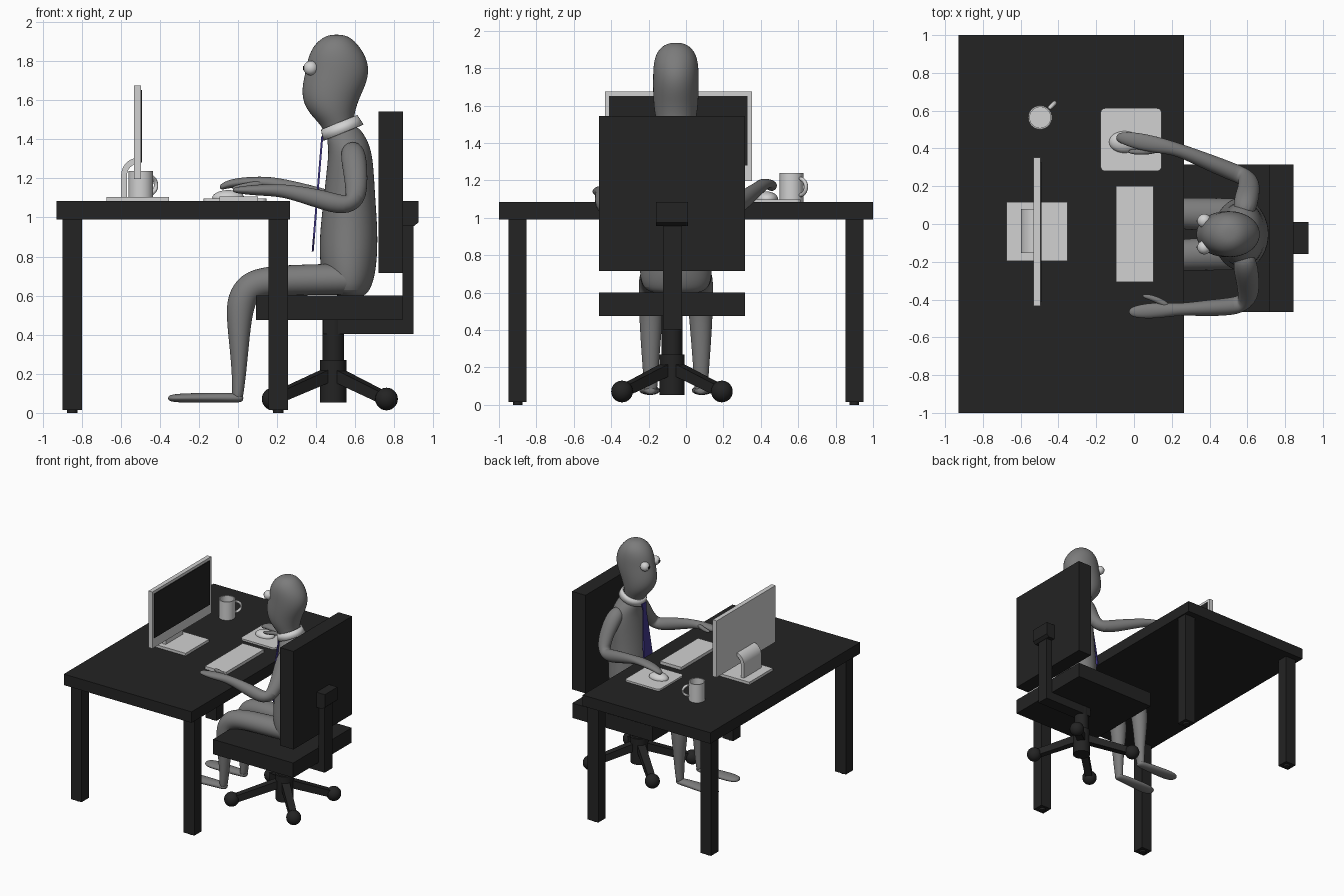
import bpy, bmesh, math
from mathutils import Vector, Matrix


def mat(name, r, g, b):
    m = bpy.data.materials.new(name)
    m.diffuse_color = (r, g, b, 1)
    return m


BLACK = mat("black", 0.017, 0.017, 0.017)
GREY = mat("body grey", 0.2, 0.2, 0.2)
LIGHT = mat("light grey", 0.64, 0.64, 0.64)
BLUE = mat("tie blue", 0.055, 0.04, 0.27)


def finish(name, bm, m, smooth=False, sub=0):
    bmesh.ops.recalc_face_normals(bm, faces=bm.faces)
    me = bpy.data.meshes.new(name)
    bm.to_mesh(me)
    bm.free()
    ob = bpy.data.objects.new(name, me)
    bpy.context.collection.objects.link(ob)
    me.materials.append(m)
    if sub:
        ob.modifiers.new("subdivision", "SUBSURF").levels = sub
        ob.modifiers["subdivision"].render_levels = sub
    if smooth:
        bpy.ops.object.select_all(action='DESELECT')
        bpy.context.view_layer.objects.active = ob
        ob.select_set(True)
        bpy.ops.object.shade_smooth_by_angle(angle=math.radians(40))
        if sub:
            bpy.ops.object.shade_smooth()
    return ob


def box(name, x, y, z, m, round_r=0):
    bm = bmesh.new()
    bmesh.ops.create_cube(bm, size=1)
    for v in bm.verts:
        v.co = [r[0] + (c + 0.5) * (r[1] - r[0]) for c, r in zip(v.co, (x, y, z))]
    if round_r:
        es = [e for e in bm.edges if abs(e.verts[0].co.z - e.verts[1].co.z) > 1e-4]
        bmesh.ops.bevel(bm, geom=es, offset=round_r, segments=5, profile=0.5, affect='EDGES')
    return finish(name, bm, m)


def prism(name, profile, y0, y1, m, smooth=False):
    """Extrude an (x, z) outline along y."""
    bm = bmesh.new()
    f = bm.faces.new([bm.verts.new((x, y0, z)) for x, z in profile])
    g = bmesh.ops.extrude_face_region(bm, geom=[f])["geom"]
    bmesh.ops.translate(bm, vec=(0, y1 - y0, 0), verts=[v for v in g if isinstance(v, bmesh.types.BMVert)])
    return finish(name, bm, m, smooth)


def cyl(name, c, r, z0, z1, m):
    bm = bmesh.new()
    bmesh.ops.create_cone(bm, cap_ends=True, segments=32, radius1=r, radius2=r, depth=z1 - z0,
                          matrix=Matrix.Translation((c[0], c[1], (z0 + z1) / 2)))
    return finish(name, bm, m, True)


def ball(name, c, r, m):
    bm = bmesh.new()
    bmesh.ops.create_uvsphere(bm, u_segments=24, v_segments=14, radius=1)
    for v in bm.verts:
        v.co = [c[i] + v.co[i] * r[i] for i in range(3)]
    return finish(name, bm, m, True)


def loft(name, rings, m, n=12, sub=2, hint=(0, 1, 0), flat=False):
    """Skin ellipses (x, y, z, side radius, other radius) along a path."""
    bm = bmesh.new()
    P = [Vector(r[:3]) for r in rings]
    loops = []
    for i, r in enumerate(rings):
        t = Vector((0, 0, 1)) if flat else (P[min(i + 1, len(P) - 1)] - P[max(i - 1, 0)]).normalized()
        h = Vector(hint)
        a = (h - t * h.dot(t)).normalized()
        b = t.cross(a)
        loops.append([bm.verts.new(P[i] + a * r[3] * math.cos(q) + b * r[4] * math.sin(q))
                      for q in [2 * math.pi * (k + 0.5) / n for k in range(n)]])
    for p, q in zip(loops, loops[1:]):
        for k in range(n):
            bm.faces.new((p[k], p[(k + 1) % n], q[(k + 1) % n], q[k]))
    bm.faces.new(loops[0])
    bm.faces.new(loops[-1])
    return finish(name, bm, m, sub > 0, sub)


# Desk
box("desk_top", (-0.928, 0.266), (-1, 1), (0.99, 1.083), BLACK)
for x in (-0.848, 0.206):
    for y in (-0.9, 0.9):
        box("desk_leg", (x - 0.05, x + 0.05), (y - 0.048, y + 0.048), (0.015, 0.99), BLACK)
        cyl("desk_foot", (x, y), 0.026, 0, 0.015, BLACK)

# Monitor, screen and curved stand
box("monitor_case", (-0.533, -0.496), (-0.434, 0.352), (1.197, 1.675), LIGHT)
box("monitor_screen", (-0.496, -0.49), (-0.412, 0.328), (1.28, 1.652), BLACK)
box("monitor_base", (-0.674, -0.352), (-0.197, 0.117), (1.083, 1.105), LIGHT)
arc = [math.radians(90 + 9 * k) for k in range(11)]
outer = [(-0.51 + 0.088 * math.cos(a), 1.215 + 0.09 * math.sin(a)) for a in arc]
inner = [(-0.51 + 0.058 * math.cos(a), 1.215 + 0.06 * math.sin(a)) for a in reversed(arc)]
prism("monitor_arm", outer + [(-0.598, 1.1), (-0.568, 1.1)] + inner, -0.153, 0.08, LIGHT, True)

# Keyboard, mouse mat and mouse
box("keyboard", (-0.095, 0.102), (-0.307, 0.2), (1.083, 1.108), LIGHT)
box("mouse_mat", (-0.177, 0.146), (0.28, 0.613), (1.083, 1.098), LIGHT, 0.025)
ball("mouse", (-0.05, 0.434, 1.1), (0.082, 0.058, 0.04), LIGHT)

# Mug: turned hollow body with a bent handle
MX, MY = -0.497, 0.564
bm = bmesh.new()
prof = [(0, 1.083), (0.063, 1.083), (0.063, 1.238), (0.055, 1.238), (0.055, 1.1), (0, 1.1)]
vs = [bm.verts.new((MX + r, MY, z)) for r, z in prof]
es = [bm.edges.new(p) for p in zip(vs, vs[1:])]
bmesh.ops.spin(bm, geom=vs + es, cent=(MX, MY, 0), axis=(0, 0, 1), angle=2 * math.pi, steps=32)
bmesh.ops.remove_doubles(bm, verts=bm.verts, dist=1e-5)
finish("mug", bm, LIGHT, True)
s = math.sqrt(0.5)
path = []
for k in range(9):
    t = math.radians(-88 + 22 * k)
    d = 0.059 + 0.052 * math.cos(t)
    path.append((MX + s * d, MY + s * d, 1.165 + 0.046 * math.sin(t), 0.013, 0.012))
loft("mug_handle", path, LIGHT, n=8, sub=1, hint=(-s, s, 0))

# Office chair
CY = -0.075
HX = 0.485
box("chair_back", (0.718, 0.844), (-0.465, 0.316), (0.715, 1.543), BLACK)
box("chair_seat", (0.092, 0.841), (-0.465, 0.316), (0.475, 0.6), BLACK)
prism("back_bracket", [(0.436, 0.403), (0.897, 0.403), (0.897, 1.0), (0.841, 1.0), (0.841, 0.475), (0.436, 0.475)],
      -0.124, -0.022, BLACK)
prism("back_mount", [(0.84, 0.955), (0.9, 0.955), (0.923, 0.975), (0.923, 1.083), (0.84, 1.083)], -0.16, 0.01, BLACK)
cyl("chair_post", (HX + 0.003, CY), 0.055, 0.2, 0.475, BLACK)
cyl("chair_hub", (HX + 0.003, CY), 0.068, 0.053, 0.27, BLACK)
for sx in (-0.305, 0.275):
    for sy in (-0.267, 0.267):
        w = 0.032 * math.sqrt(2)
        side = Vector((-sy, sx, 0)).normalized()
        loft("chair_spoke", [(HX, CY, 0.205, w, w), (HX + sx, CY + sy, 0.07, w * 0.85, w * 0.85)],
             BLACK, n=4, sub=0, hint=side)
        ball("caster", (HX + sx, CY + sy, 0.071), (0.058, 0.058, 0.058), BLACK)

# Head with neck: (z, front x, back x, half width)
BY = -0.054


def stack(name, rows):
    loft(name, [((f + b) / 2, BY, z, w, (b - f) / 2) for z, f, b, w in rows], GREY, n=16, flat=True)


stack("head", [(1.36, 0.46, 0.62, 0.08), (1.45, 0.44, 0.6, 0.082), (1.5, 0.395, 0.594, 0.1),
               (1.55, 0.35, 0.603, 0.115), (1.61, 0.325, 0.624, 0.122), (1.68, 0.326, 0.658, 0.125),
               (1.75, 0.343, 0.675, 0.125), (1.82, 0.355, 0.66, 0.123), (1.88, 0.385, 0.62, 0.108),
               (1.92, 0.43, 0.58, 0.072), (1.936, 0.475, 0.535, 0.03)])
# Torso
stack("torso", [(0.592, 0.52, 0.64, 0.12), (0.62, 0.46, 0.675, 0.18), (0.7, 0.425, 0.705, 0.2),
                (0.82, 0.412, 0.717, 0.195), (0.95, 0.418, 0.717, 0.18), (1.1, 0.436, 0.705, 0.175),
                (1.25, 0.452, 0.697, 0.18), (1.34, 0.462, 0.685, 0.17), (1.4, 0.452, 0.662, 0.13),
                (1.44, 0.455, 0.635, 0.09), (1.47, 0.46, 0.61, 0.07)])

# Eyes with thin pupils
for sy in (-0.07, 0.07):
    ball("eye", (0.372, BY + sy, 1.764), (0.037, 0.037, 0.037), LIGHT)
    ball("pupil", (0.336, BY + sy, 1.764), (0.004, 0.012, 0.012), BLACK)

# Collar ring
bm = bmesh.new()
bmesh.ops.create_cone(bm, cap_ends=False, segments=32, radius1=0.112, radius2=0.1, depth=0.056,
                      matrix=Matrix.Translation((0.528, BY, 1.461)) @ Matrix.Rotation(math.radians(-22), 4, 'Y'))
finish("collar", bm, LIGHT, True).modifiers.new("thickness", "SOLIDIFY").thickness = 0.012

# Tie: flat strip hanging from the collar
half = [(0.03, 1.415), (0.02, 1.35), (0.068, 0.9)]
outline = half + [(0, 0.825)] + [(-w, z) for w, z in reversed(half)]
bm = bmesh.new()
f = bm.faces.new([bm.verts.new((0.426 - (1.415 - z) * 0.083, BY + w, z)) for w, z in outline])
g = bmesh.ops.extrude_face_region(bm, geom=[f])["geom"]
bmesh.ops.translate(bm, vec=(0.01, 0, 0), verts=[v for v in g if isinstance(v, bmesh.types.BMVert)])
finish("tie", bm, BLUE)

# Legs and feet, mirrored about the body centre
for sgn in (-1, 1):
    leg = [(0.64, 0.095, 0.68, 0.08, 0.07), (0.56, 0.1, 0.685, 0.095, 0.085), (0.35, 0.105, 0.68, 0.09, 0.082),
           (0.16, 0.115, 0.677, 0.083, 0.08), (0.06, 0.125, 0.65, 0.077, 0.083), (0.016, 0.13, 0.58, 0.072, 0.08),
           (0.005, 0.133, 0.48, 0.066, 0.067), (0.006, 0.135, 0.33, 0.055, 0.05),
           (0.005, 0.135, 0.18, 0.043, 0.036), (-0.002, 0.135, 0.09, 0.038, 0.03), (-0.002, 0.135, 0.065, 0.03, 0.025)]
    loft("leg", [(x, BY + sgn * y, z, a, b) for x, y, z, a, b in leg], GREY)
    foot = [(0.028, 0.135, 0.075, 0.018, 0.015), (0.01, 0.135, 0.076, 0.038, 0.025), (-0.08, 0.135, 0.078, 0.045, 0.027),
            (-0.2, 0.138, 0.077, 0.056, 0.026), (-0.3, 0.142, 0.076, 0.06, 0.024), (-0.345, 0.144, 0.075, 0.04, 0.018),
            (-0.358, 0.144, 0.075, 0.015, 0.008)]
    loft("foot", [(x, BY + sgn * y, z, a, b) for x, y, z, a, b in foot], GREY)

# Arms with mitten hands: one resting beside the keyboard, one on the mouse
loft("resting_arm", [(0.58, -0.15, 1.36, 0.05, 0.05), (0.59, -0.225, 1.32, 0.062, 0.07), (0.605, -0.32, 1.2, 0.05, 0.062),
                     (0.605, -0.4, 1.09, 0.05, 0.058), (0.55, -0.435, 1.055, 0.05, 0.056),
                     (0.4, -0.445, 1.1, 0.046, 0.05), (0.25, -0.452, 1.135, 0.032, 0.036),
                     (0.17, -0.455, 1.14, 0.04, 0.032), (0.08, -0.46, 1.14, 0.044, 0.028),
                     (0.0, -0.465, 1.14, 0.032, 0.018), (-0.028, -0.465, 1.14, 0.014, 0.01)], GREY)
loft("resting_thumb", [(0.19, -0.44, 1.145, 0.02, 0.018), (0.12, -0.398, 1.147, 0.018, 0.018),
                       (0.065, -0.383, 1.147, 0.015, 0.015), (0.045, -0.38, 1.147, 0.007, 0.007)], GREY, n=8)
loft("mouse_arm", [(0.58, 0.04, 1.36, 0.05, 0.05), (0.59, 0.115, 1.32, 0.062, 0.07), (0.61, 0.19, 1.2, 0.05, 0.062),
                   (0.605, 0.24, 1.09, 0.05, 0.058), (0.55, 0.265, 1.06, 0.05, 0.056),
                   (0.4, 0.325, 1.11, 0.046, 0.05), (0.23, 0.397, 1.165, 0.034, 0.035),
                   (0.14, 0.415, 1.182, 0.044, 0.03), (0.03, 0.437, 1.182, 0.047, 0.026),
                   (-0.05, 0.455, 1.172, 0.036, 0.022), (-0.095, 0.46, 1.15, 0.02, 0.014)], GREY)
loft("mouse_thumb", [(0.15, 0.4, 1.178, 0.02, 0.018), (0.06, 0.38, 1.165, 0.018, 0.018),
                     (-0.01, 0.382, 1.152, 0.015, 0.015), (-0.03, 0.385, 1.148, 0.007, 0.007)], GREY, n=8)
